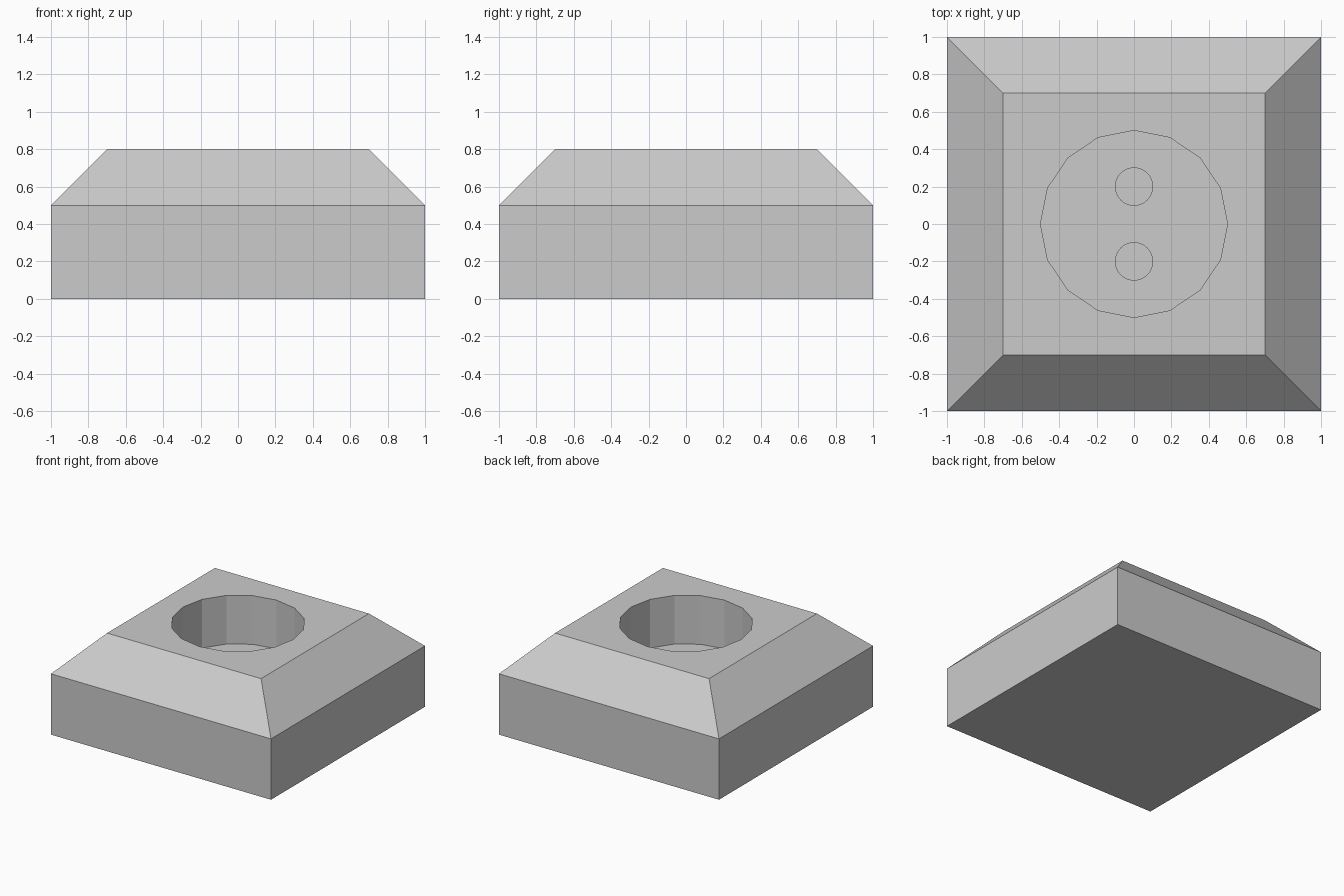
import bpy, bmesh

if "Cube" in bpy.data.objects:
    bpy.data.objects.remove(bpy.data.objects["Cube"])


def square_body(name, rings):
    """Stack of square rings (half width, z), capped at both ends."""
    bm = bmesh.new()
    loops = [[bm.verts.new((sx * h, sy * h, z))
              for sx, sy in ((-1, -1), (1, -1), (1, 1), (-1, 1))]
             for h, z in rings]
    for low, high in zip(loops, loops[1:]):
        for i in range(4):
            j = (i + 1) % 4
            bm.faces.new((low[i], low[j], high[j], high[i]))
    bm.faces.new(loops[0][::-1])
    bm.faces.new(loops[-1])
    mesh = bpy.data.meshes.new(name)
    bm.to_mesh(mesh)
    bm.free()
    obj = bpy.data.objects.new(name, mesh)
    bpy.context.collection.objects.link(obj)
    return obj


def cut_round(target, name, sides, radius, y, bottom, top):
    """Cut a vertical round pocket out of the target."""
    bpy.ops.mesh.primitive_cylinder_add(
        vertices=sides, radius=radius, depth=top - bottom,
        location=(0, y, (top + bottom) / 2))
    cutter = bpy.context.object
    cutter.name = name
    cutter.hide_render = True
    cutter.display_type = 'WIRE'
    mod = target.modifiers.new(name, 'BOOLEAN')
    mod.operation = 'DIFFERENCE'
    mod.solver = 'EXACT'
    mod.object = cutter
    bpy.context.view_layer.objects.active = target
    bpy.ops.object.modifier_apply(modifier=name)
    bpy.data.objects.remove(cutter)


# Chamfered socket housing
socket_plate = square_body("socket_plate", [(1, 0), (1, 0.5), (0.7, 0.8)])

# Sixteen-sided plug recess
cut_round(socket_plate, "recess_cutter", 16, 0.5, 0, 0.4, 1.0)

# Pair of pin holes in the recess floor
for y in (-0.2, 0.2):
    cut_round(socket_plate, "pin_hole_cutter", 32, 0.1, y, 0.2, 0.6)
